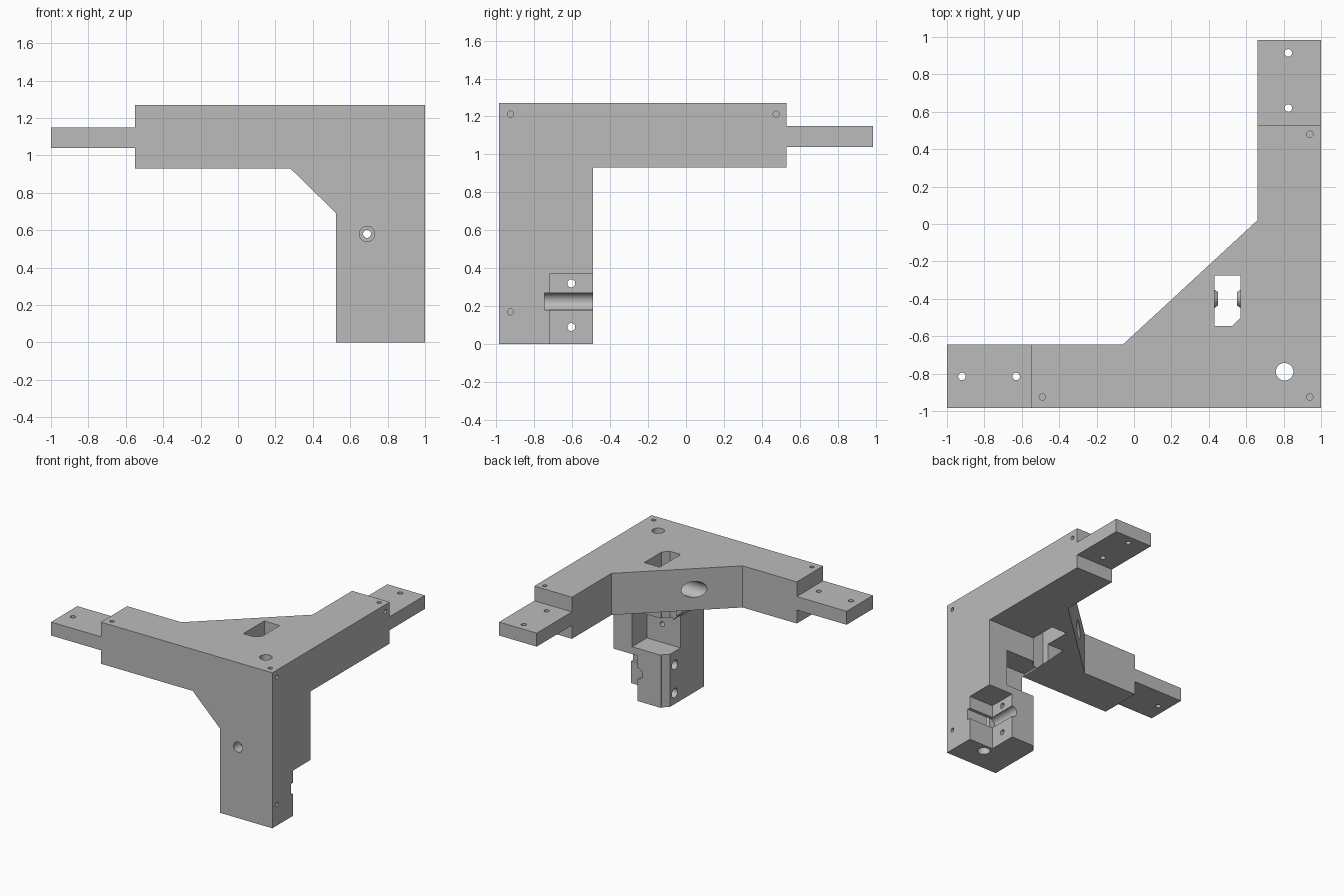
import bpy, bmesh, math
from mathutils import Vector, Matrix

cube = bpy.data.objects.get("Cube")
if cube:
    bpy.data.objects.remove(cube, do_unlink=True)

grey = bpy.data.materials.new("plain_grey")
grey.use_nodes = True
GREY = (0.5, 0.5, 0.5, 1)
grey.diffuse_color = GREY
grey.node_tree.nodes["Principled BSDF"].inputs["Base Color"].default_value = GREY


def to_object(name, bm):
    bmesh.ops.recalc_face_normals(bm, faces=bm.faces)
    mesh = bpy.data.meshes.new(name)
    bm.to_mesh(mesh)
    bm.free()
    mesh.materials.append(grey)
    ob = bpy.data.objects.new(name, mesh)
    bpy.context.collection.objects.link(ob)
    return ob


def prism(name, points, direction):
    """Extrude a closed outline along a direction."""
    bm = bmesh.new()
    face = bm.faces.new([bm.verts.new(p) for p in points])
    new = bmesh.ops.extrude_face_region(bm, geom=[face])["geom"]
    bmesh.ops.translate(bm, vec=Vector(direction),
                        verts=[v for v in new if isinstance(v, bmesh.types.BMVert)])
    return to_object(name, bm)


def box(name, x, y, z):
    return prism(name, [(x[0], y[0], z[0]), (x[1], y[0], z[0]),
                        (x[1], y[1], z[0]), (x[0], y[1], z[0])], (0, 0, z[1] - z[0]))


def rod(name, start, end, r1, r2=None):
    a, b = Vector(start), Vector(end)
    bm = bmesh.new()
    turn = (b - a).to_track_quat("Z", "Y").to_matrix().to_4x4()
    bmesh.ops.create_cone(bm, cap_ends=True, segments=32, radius1=r1,
                          radius2=r1 if r2 is None else r2, depth=(b - a).length,
                          matrix=Matrix.Translation((a + b) / 2) @ turn)
    return to_object(name, bm)


def combine(body, other, operation):
    bpy.context.view_layer.objects.active = body
    mod = body.modifiers.new("combine", "BOOLEAN")
    mod.operation, mod.solver, mod.object = operation, "EXACT", other
    bpy.ops.object.modifier_apply(modifier=mod.name)
    bpy.data.objects.remove(other, do_unlink=True)


END = 0.985            # half depth
UNDER, TOP = 0.93, 1.27

# Top plate: two arms with a diagonal web
bracket = prism("corner_bracket", [(x, y, UNDER) for x, y in (
    (-0.55, -END), (1, -END), (1, 0.53), (0.66, 0.53), (0.66, 0.02),
    (-0.06, -0.645), (-0.55, -0.645))], (0, 0, TOP - UNDER))

# Leg with gusset, and the two end tongues
solids = [
    prism("leg", [(x, -END, z) for x, z in (
        (0.525, 0), (1, 0), (1, 1.1), (0.28, 1.1), (0.28, UNDER), (0.525, 0.69))],
        (0, END - 0.49, 0)),
    box("side_tongue", (-1, -0.5), (-END, -0.645), (1.04, 1.15)),
    box("rear_tongue", (0.66, 1), (0.48, END), (1.04, 1.15)),
]
for part in solids:
    combine(bracket, part, "UNION")

# Window through the plate, which also bevels the leg corner
cuts = [prism("window", [(x, y, -0.1) for x, y in (
    (0.43, -0.275), (0.43, -0.545), (0.525, -0.545), (0.57, -0.5), (0.57, -0.275))],
    (0, 0, 1.5))]

# Leg pocket, foot notch and the rod channel in the notch
cuts += [
    box("pocket", (0.5, 0.83), (-0.68, -0.4), (0.43, 0.73)),
    box("notch", (0.78, 1.1), (-0.72, -0.4), (-0.1, 0.37)),
    box("channel", (0.78, 1.1), (-0.745, -0.7), (0.18, 0.27)),
    rod("groove", (0.78, -0.745, 0.225), (0.78, -0.4, 0.225), 0.045),
]

# Bores: vertical, leg front with counterbore, diagonal web
cuts += [
    rod("vertical_bore", (0.805, -0.79, -0.1), (0.805, -0.79, 1.4), 0.047),
    rod("front_bore", (0.69, -1.1, 0.58), (0.69, -0.4, 0.58), 0.021),
    rod("front_counterbore", (0.69, -1.1, 0.58), (0.69, -0.9, 0.58), 0.041),
    rod("web_bore", (-0.1, -0.4, 1.1), (0.36, -0.4, 1.1), 0.065),
]

# Clamp screws through the foot
for z in (0.09, 0.32):
    cuts.append(rod("screw", (0.4, -0.605, z), (0.9, -0.605, z), 0.021))
    cuts.append(rod("screw_head", (0.4, -0.605, z), (0.62, -0.605, z), 0.038))

# Tongue holes
for x, y in ((-0.92, -0.815), (-0.63, -0.815), (0.825, 0.915), (0.825, 0.62)):
    cuts.append(rod("tongue_hole", (x, y, 0.98), (x, y, 1.2), 0.02))

# Shallow pin holes on the top and the outer side
for x, y in ((0.94, -0.925), (-0.49, -0.925), (0.94, 0.48)):
    cuts.append(rod("top_pin", (x, y, 1.17), (x, y, 1.4), 0.017))
for y, z in ((-0.925, 1.212), (0.475, 1.212), (-0.925, 0.17)):
    cuts.append(rod("side_pin", (0.9, y, z), (1.1, y, z), 0.016))

for part in cuts:
    combine(bracket, part, "DIFFERENCE")

# Tapered pivot bosses inside the window
for wall, step in ((0.43, 1), (0.57, -1)):
    boss = rod("pivot_boss", (wall - 0.01 * step, -0.4, 1.1),
               (wall + 0.02 * step, -0.4, 1.1), 0.056, 0.035)
    combine(bracket, boss, "UNION")

# Smooth bores, sharp edges
bpy.ops.object.select_all(action="DESELECT")
bracket.select_set(True)
bpy.context.view_layer.objects.active = bracket
bpy.ops.object.shade_smooth_by_angle(angle=math.radians(25))
